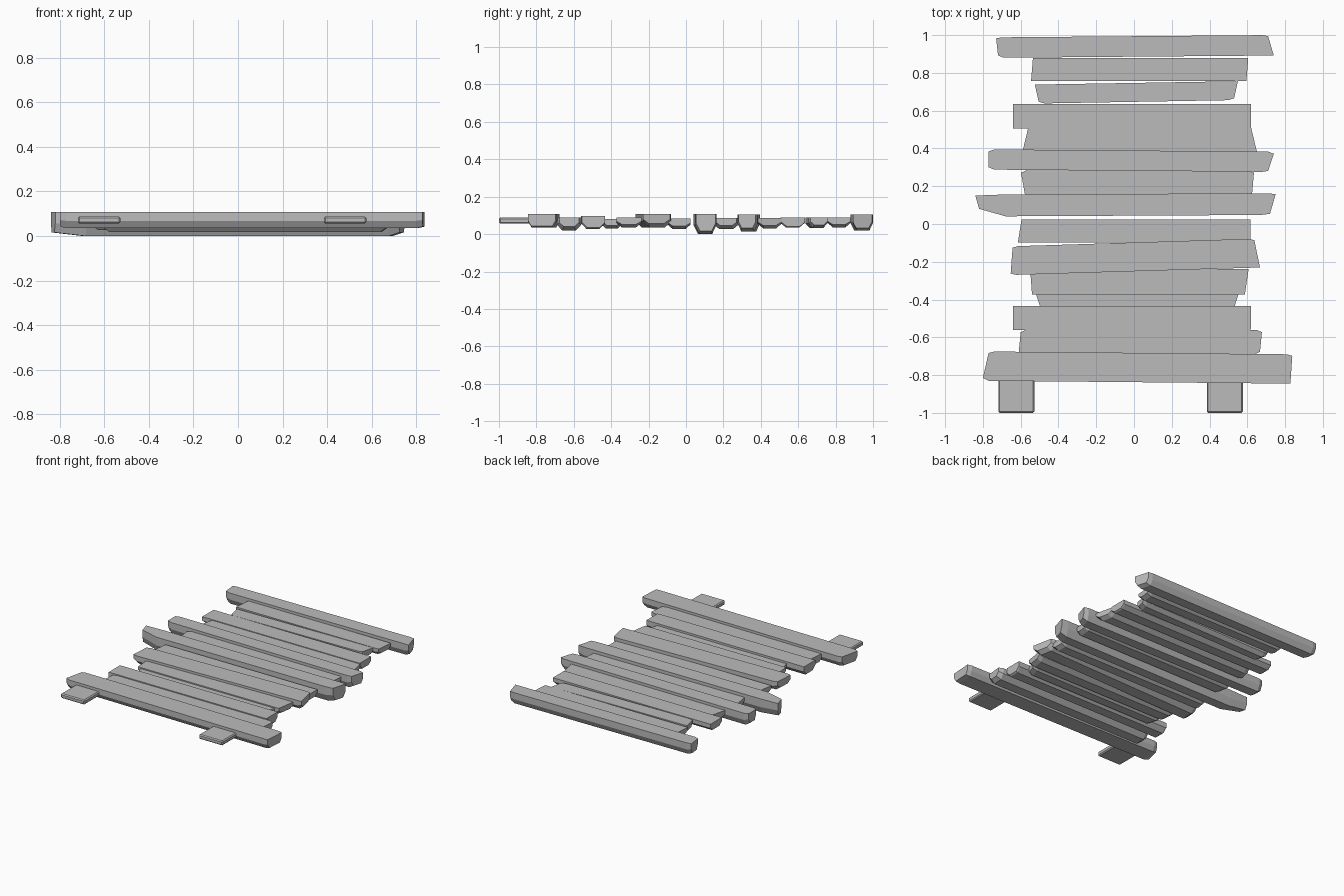
import bpy
import bmesh

cube = bpy.data.objects.get("Cube")
if cube:
    bpy.data.objects.remove(cube, do_unlink=True)

# One weathered grey for all the timber
wood = bpy.data.materials.new("grey_wood")
grey = (0.5, 0.5, 0.5, 1)
wood.diffuse_color = grey
wood.use_nodes = True
wood.node_tree.nodes["Principled BSDF"].inputs["Base Color"].default_value = grey


def finish(name, bm):
    bmesh.ops.recalc_face_normals(bm, faces=bm.faces)
    mesh = bpy.data.meshes.new(name)
    bm.to_mesh(mesh)
    bm.free()
    mesh.materials.append(wood)
    obj = bpy.data.objects.new(name, mesh)
    bpy.context.collection.objects.link(obj)
    return obj


def plank(name, x, y, z, lean=(0, 0), skew=0, belly=0.55, tip=(0.03, 0.03),
          nip=(0.1, 0.1), nip_back=0.1, lift=0.3):
    """Split log: flat top, faceted belly, whittled ends.
    lean = x offset of the back corner at each end; skew = y drift to the right."""
    (left, right), (front, back), (low, top) = x, y, z
    width, height = back - front, top - low
    # station: x, lean, front nip, back nip, underside lift
    stations = [
        (left, lean[0], nip[0], nip_back, lift),
        (left + tip[0], lean[0], 0, 0, 0),
        (right - tip[1], lean[1], 0, 0, 0),
        (right, lean[1], nip[1], nip_back, lift),
    ]
    bm = bmesh.new()
    rings = []
    for px, slant, nip_f, nip_b, up in stations:
        drift = skew * (px - left) / (right - left)
        f = front + drift + nip_f * width
        b = back + drift - nip_b * width
        mid, half = (f + b) / 2, (b - f) / 2
        bottom = low + up * height
        side = bottom + 0.45 * (top - bottom)
        section = [(f, top), (b, top), (b, side), (mid + half * belly, bottom),
                   (mid - half * belly, bottom), (f, side)]
        rings.append([bm.verts.new((px + slant * (py - mid) / (b - f), py, pz))
                      for py, pz in section])
    for a, c in zip(rings, rings[1:]):
        for i in range(len(a)):
            j = (i + 1) % len(a)
            bm.faces.new((a[i], a[j], c[j], c[i]))
    bm.faces.new(rings[0])
    bm.faces.new(rings[-1])
    return finish(name, bm)


def square_end(name, y, z):
    # Neatly sawn boards share one shape
    plank(name, (-0.64, 0.62), y, z, tip=(0.01, 0.01), nip=(0, 0.05), nip_back=0, lift=0.1)


# Heavy cross beams
plank("front_beam", (-0.785, 0.833), (-0.83, -0.675), (0.035, 0.108), (0.03, 0.01),
      -0.015, 0.75, nip=(0.1, 0), nip_back=0.05, lift=0.1)
plank("middle_long_beam", (-0.83, 0.735), (0.04, 0.155), (0, 0.108), (-0.02, 0.03),
      0.008, 0.6, tip=(0.14, 0.05), nip=(0.35, 0.05), nip_back=0.04, lift=0.15)
plank("rear_middle_beam", (-0.77, 0.725), (0.288, 0.395), (0.015, 0.105), (0, 0.03),
      -0.012, 0.65, nip=(0.12, 0.05), lift=0.2)
plank("back_beam", (-0.725, 0.725), (0.88, 0.988), (0.02, 0.106), (-0.01, -0.03),
      0.012, 0.65, nip=(0.12, 0), nip_back=0.05, lift=0.15)

# Sawn boards
square_end("front_sawn_board", (-0.562, -0.433), (0.028, 0.097))
square_end("rear_sawn_board", (0.505, 0.635), (0.035, 0.09))

# Rough split slats, front to back
plank("slat_front", (-0.605, 0.672), (-0.69, -0.56), (0.018, 0.09), (0.01, 0.01))
plank("slat_narrow", (-0.51, 0.545), (-0.455, -0.34), (0.03, 0.082), (-0.03, 0.03))
plank("slat_short", (-0.545, 0.597), (-0.372, -0.238), (0.035, 0.09), (-0.01, 0.02), nip=(0, 0), nip_back=0)
plank("slat_crooked", (-0.648, 0.652), (-0.27, -0.118), (0.035, 0.107), (0.01, -0.03),
      0.04, nip=(0.05, 0), nip_back=0.05)
plank("slat_center", (-0.605, 0.617), (-0.098, 0.025), (0.026, 0.083), (0.02, 0), nip=(0, 0), nip_back=0)
plank("slat_rear_low", (-0.588, 0.63), (0.145, 0.285), (0.028, 0.085), (-0.02, 0.01))
plank("slat_rear_high", (-0.575, 0.635), (0.385, 0.51), (0.03, 0.085), (0.03, -0.03), nip=(0, 0), nip_back=0)
plank("slat_rear_narrow", (-0.515, 0.54), (0.638, 0.738), (0.032, 0.088), (-0.02, 0.02), 0.018, nip_back=0)
plank("slat_back", (-0.54, 0.6), (0.757, 0.88), (0.036, 0.089), (0.01, 0.01), nip=(0, 0), nip_back=0)

# Two short tabs pegged under the front beam
for side, cx in (("right", -0.623), ("left", 0.481)):
    bm = bmesh.new()
    bmesh.ops.create_cube(bm, size=1)
    for v in bm.verts:
        v.co = (cx + v.co.x * 0.19, -0.85 + v.co.y * 0.3, 0.072 + v.co.z * 0.033)
    tab = finish(side + "_front_tab", bm)
    bevel = tab.modifiers.new("worn_edges", "BEVEL")
    bevel.width = 0.007
    bevel.segments = 1
